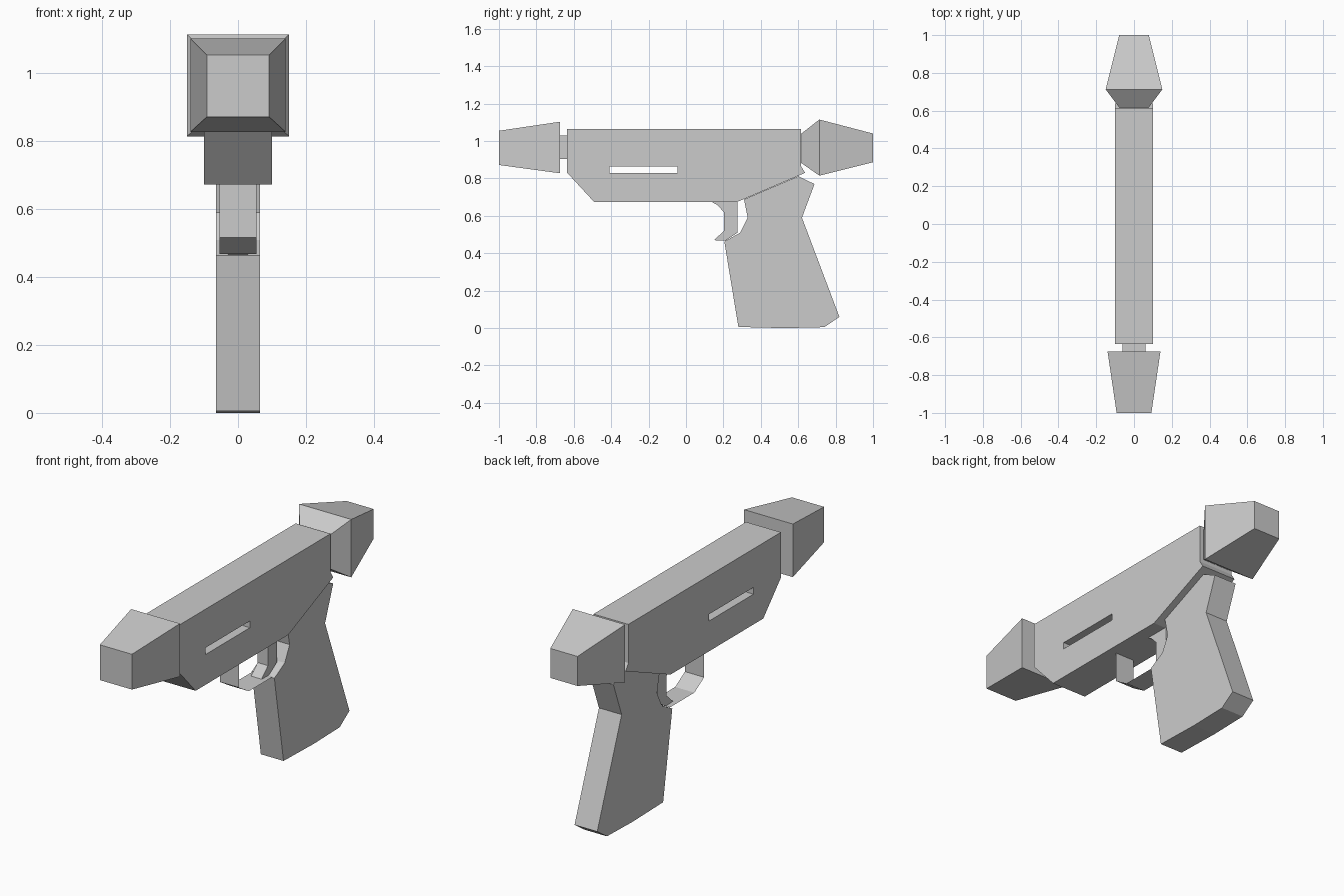
import bpy
import bmesh
from mathutils import Vector

cube = bpy.data.objects.get("Cube")
if cube:
    bpy.data.objects.remove(cube, do_unlink=True)

grey = bpy.data.materials.new("plain_grey")
grey.use_nodes = True
COLOUR = (0.6, 0.6, 0.6, 1)
grey.diffuse_color = COLOUR
grey.node_tree.nodes["Principled BSDF"].inputs["Base Color"].default_value = COLOUR


def finish(name, bm, closed=True):
    if closed:
        bmesh.ops.recalc_face_normals(bm, faces=bm.faces)
    mesh = bpy.data.meshes.new(name)
    bm.to_mesh(mesh)
    bm.free()
    mesh.materials.append(grey)
    obj = bpy.data.objects.new(name, mesh)
    bpy.context.collection.objects.link(obj)
    return obj


def plate(name, profile, half):
    """Side profile of (y, z) points, extruded evenly across x."""
    bm = bmesh.new()
    face = bm.faces.new([bm.verts.new((-half, y, z)) for y, z in profile])
    out = bmesh.ops.extrude_face_region(bm, geom=[face])
    verts = [g for g in out["geom"] if isinstance(g, bmesh.types.BMVert)]
    bmesh.ops.translate(bm, verts=verts, vec=Vector((2 * half, 0, 0)))
    return finish(name, bm)


def loft(name, rings):
    """Rectangular rings of (y, half width, low z, high z), joined and capped."""
    bm = bmesh.new()
    loops = [[bm.verts.new(p) for p in ((-w, y, lo), (w, y, lo), (w, y, hi), (-w, y, hi))]
             for y, w, lo, hi in rings]
    for a, b in zip(loops, loops[1:]):
        for i in range(4):
            j = (i + 1) % 4
            bm.faces.new((a[i], a[j], b[j], b[i]))
    bm.faces.new(loops[0])
    bm.faces.new(loops[-1])
    return finish(name, bm)


def ribbon(name, path, half):
    """Thin open strip following a (y, z) path."""
    bm = bmesh.new()
    rows = [(bm.verts.new((-half, y, z)), bm.verts.new((half, y, z))) for y, z in path]
    for a, b in zip(rows, rows[1:]):
        bm.faces.new((a[0], b[0], b[1], a[1]))
    return finish(name, bm, closed=False)


# Main body with a narrow slot cut through both sides
body = plate("body", [(-.635, 1.065), (.615, 1.065), (.615, .865), (.637, .83),
                      (.27, .673), (-.49, .673), (-.635, .83)], .1)
cutter = loft("slot_cutter", [(-.41, .2, .83, .865), (-.045, .2, .83, .865)])
cutter.hide_render = True
cutter.hide_viewport = True
cut = body.modifiers.new("slot", "BOOLEAN")
cut.operation = "DIFFERENCE"
cut.solver = "EXACT"
cut.object = cutter
bpy.context.view_layer.update()
depsgraph = bpy.context.evaluated_depsgraph_get()
cut_mesh = bpy.data.meshes.new_from_object(body.evaluated_get(depsgraph))
body.modifiers.clear()
body.data = cut_mesh
bpy.data.objects.remove(cutter, do_unlink=True)

# Tapered nose on a short neck, and faceted rear cap
loft("neck", [(-.70, .06, .905, 1.03), (-.62, .06, .905, 1.03)])
loft("nose", [(-1, .092, .872, 1.055), (-.675, .14, .828, 1.103)])
loft("rear_cap", [(.613, .075, .885, 1.037), (.713, .15, .815, 1.115), (1, .078, .887, 1.04)])

# Grip
plate("grip", [(.28, .006), (.53, 0), (.74, .005), (.82, .06), (.62, .59), (.687, .77),
               (.6, .812), (.31, .688), (.33, .59), (.29, .51), (.205, .463)], .065)

# Trigger and the thin guard around it
plate("trigger", [(.14, .673), (.165, .66), (.203, .62), (.203, .52), (.15, .47),
                  (.21, .467), (.275, .51), (.275, .675)], .03)
ribbon("trigger_guard", [(-.07, .673), (-.07, .517), (.01, .468), (.21, .468)], .055)
